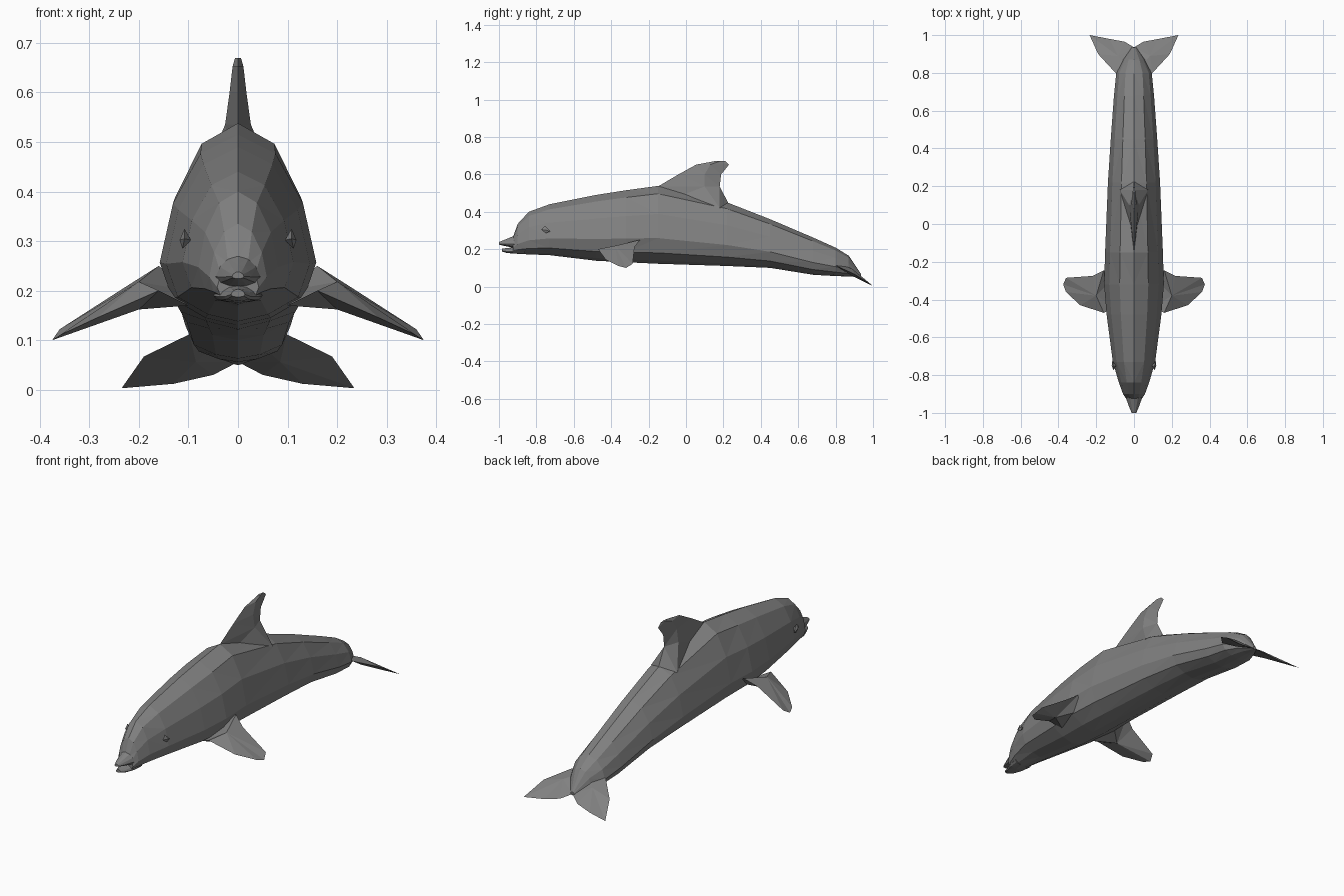
import bpy, bmesh

grey = bpy.data.materials.new("slate grey")
grey.diffuse_color = (0.22, 0.22, 0.22, 1)


def finish(name, bm, mirror=False):
    """Turn a bmesh into a flat shaded object, mirrored across x if asked."""
    bmesh.ops.recalc_face_normals(bm, faces=bm.faces)
    mesh = bpy.data.meshes.new(name)
    bm.to_mesh(mesh)
    bm.free()
    mesh.materials.append(grey)
    obj = bpy.data.objects.new(name, mesh)
    bpy.context.collection.objects.link(obj)
    if mirror:
        obj.modifiers.new("mirror", "MIRROR").use_mirror_merge = False
    return obj


def loft(name, rings):
    """Skin a row of equal rings and cap both ends."""
    bm = bmesh.new()
    rows = [[bm.verts.new(p) for p in r] for r in rings]
    n = len(rows[0])
    for a, b in zip(rows, rows[1:]):
        for i in range(n):
            j = (i + 1) % n
            bm.faces.new((a[i], a[j], b[j], b[i]))
    bm.faces.new(rows[0])
    bm.faces.new(rows[-1])
    bmesh.ops.triangulate(bm, faces=bm.faces)
    return finish(name, bm)


def blade(name, outline, upper, lower):
    """Thin fin: an outline fanned to an upper and a lower ridge point."""
    bm = bmesh.new()
    rim = [bm.verts.new(p) for p in outline]
    for tip in (bm.verts.new(upper), bm.verts.new(lower)):
        for i in range(len(rim)):
            bm.faces.new((rim[i - 1], rim[i], tip))
    return finish(name, bm, mirror=True)


# Half cross-section: (width factor, height factor) from belly to back
HALF = [(0.42, 0.04), (0.84, 0.14), (1.0, 0.33), (0.83, 0.64), (0.48, 0.9)]


def section(y, w, top, bot):
    h = top - bot
    right = [(w * a, y, bot + h * b) for a, b in HALF]
    left = [(-x, y, z) for x, y, z in reversed(right)]
    return [(0, y, bot)] + right + [(0, y, top)] + left


# Body from the brow to the tail stock: y, half width, top, bottom
body = [
    (-0.925, 0.042, 0.265, 0.178), (-0.90, 0.058, 0.335, 0.175),
    (-0.84, 0.08, 0.40, 0.172), (-0.73, 0.112, 0.44, 0.168),
    (-0.48, 0.145, 0.49, 0.138), (-0.32, 0.158, 0.515, 0.13),
    (-0.15, 0.153, 0.538, 0.122), (0.22, 0.138, 0.45, 0.11),
    (0.45, 0.123, 0.36, 0.10), (0.68, 0.106, 0.262, 0.063),
    (0.80, 0.094, 0.208, 0.056), (0.87, 0.06, 0.165, 0.054),
    (0.935, 0.012, 0.068, 0.05),
]
loft("body", [section(*s) for s in body])

# Beak, split by the open mouth
loft("upper_jaw", [section(*s) for s in [
    (-1.0, 0.012, 0.238, 0.224), (-0.965, 0.027, 0.252, 0.216),
    (-0.91, 0.047, 0.275, 0.205), (-0.86, 0.05, 0.28, 0.20)]])
loft("lower_jaw", [section(*s) for s in [
    (-0.985, 0.014, 0.203, 0.187), (-0.955, 0.027, 0.206, 0.179),
    (-0.91, 0.043, 0.212, 0.176), (-0.86, 0.05, 0.22, 0.175)]])

# Dorsal fin, flaring at its root: z, front y, widest y, back y, half width
dorsal = [
    (0.42, -0.20, 0.18, 0.24, 0.075), (0.535, -0.15, 0.10, 0.18, 0.026),
    (0.60, -0.04, 0.10, 0.188, 0.017), (0.652, 0.055, 0.13, 0.23, 0.011),
    (0.67, 0.15, 0.18, 0.21, 0.006),
]
loft("dorsal_fin", [[(0, f, z), (w, m, z), (0, b, z), (-w, m, z)]
                    for z, f, m, b, w in dorsal])

# Pectoral fins
blade("pectoral_fins", [
    (0.10, -0.44, 0.17), (0.16, -0.47, 0.20), (0.285, -0.43, 0.145),
    (0.36, -0.36, 0.11), (0.375, -0.32, 0.10), (0.36, -0.285, 0.122),
    (0.22, -0.275, 0.212), (0.16, -0.245, 0.25), (0.10, -0.28, 0.20)],
    (0.20, -0.38, 0.218), (0.20, -0.37, 0.162))

# Tail flukes
blade("tail_flukes", [
    (0, 0.80, 0.13), (0.098, 0.80, 0.112), (0.19, 0.90, 0.067),
    (0.235, 1.0, 0.003), (0.13, 0.98, 0.012), (0.05, 0.965, 0.03),
    (0, 0.935, 0.056)],
    (0.085, 0.89, 0.094), (0.085, 0.89, 0.056))

# Eyes: small faceted bumps
blade("eyes", [
    (0.108, -0.775, 0.305), (0.112, -0.75, 0.285),
    (0.115, -0.725, 0.295), (0.108, -0.755, 0.325)],
    (0.118, -0.75, 0.302), (0.095, -0.75, 0.302))
